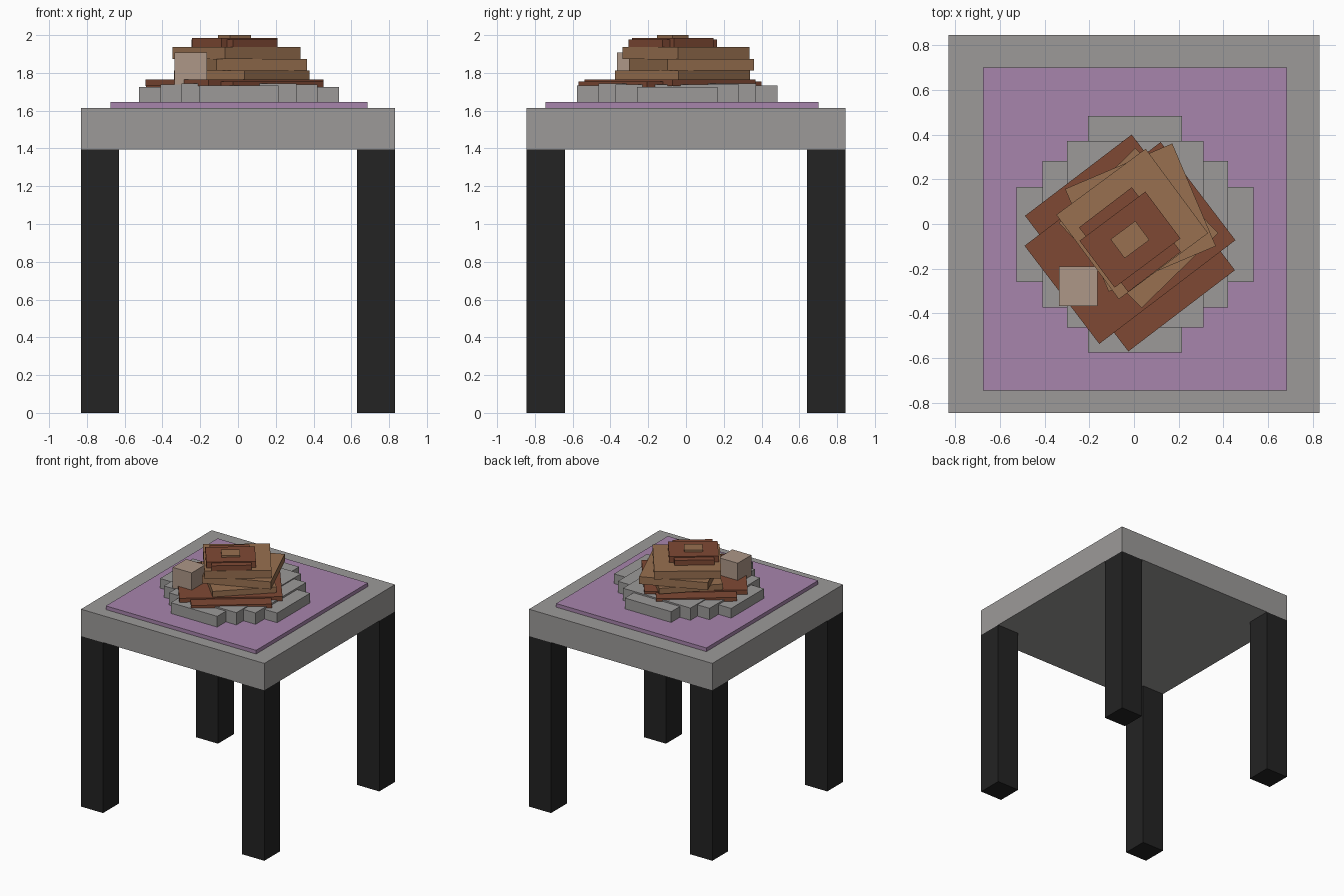
import bpy
from math import radians

default = bpy.data.objects.get("Cube")
if default:
    bpy.data.objects.remove(default, do_unlink=True)


def linear(v):
    v /= 255
    return v / 12.92 if v <= 0.04045 else ((v + 0.055) / 1.055) ** 2.4


def material(name, *rgb):
    color = [linear(c) for c in rgb] + [1]
    mat = bpy.data.materials.new(name)
    mat.use_nodes = True
    mat.diffuse_color = color
    mat.node_tree.nodes["Principled BSDF"].inputs["Base Color"].default_value = color
    return mat


GREY = material("stone grey", 156, 154, 153)
BLACK = material("leg black", 35, 35, 35)
PURPLE = material("cloth purple", 167, 133, 172)
RED = material("red brown", 127, 73, 52)
TAN = material("pancake tan", 152, 112, 80)
CREAM = material("butter cream", 173, 151, 135)


def slab(name, mat, center, size, z, angle=0):
    """Box of footprint size, between the two heights z, turned about z."""
    bpy.ops.mesh.primitive_cube_add(size=1, location=(*center, sum(z) / 2))
    ob = bpy.context.object
    ob.name = name
    ob.scale = (*size, z[1] - z[0])
    ob.rotation_euler.z = radians(angle)
    ob.data.materials.append(mat)
    return ob


# Table and cloth
slab("table_top", GREY, (0, 0), (1.66, 1.69), (1.395, 1.615))
for side, sx in (("right", -1), ("left", 1)):
    for end, sy in (("front", -1), ("back", 1)):
        slab(f"{end}_{side}_leg", BLACK, (sx * 0.73, sy * 0.743), (0.2, 0.204), (0, 1.395))
slab("cloth", PURPLE, (0.005, -0.022), (1.36, 1.445), (1.615, 1.645))

# Stepped round plate from crossed slabs
for i, (w, d, top) in enumerate(((0.42, 1.06, 1.733), (0.61, 0.835, 1.745),
                                 (0.83, 0.655, 1.738), (1.06, 0.425, 1.724))):
    slab(f"plate_step_{i + 1}", GREY, (0.005, -0.046), (w, d), (1.645, top))

# Crossed base syrup slabs
BASE = (-0.018, -0.085)
slab("syrup_base_lower", RED, BASE, (0.60, 0.763), (1.715, 1.755), 37.3)
slab("syrup_base_upper", RED, BASE, (0.766, 0.552), (1.73, 1.766), 37.3)

# Pancakes
slab("pancake_lower", TAN, (0.02, -0.018), (0.48, 0.532), (1.766, 1.812), 44.3)
slab("pancake_middle", TAN, (0.029, 0.029), (0.521, 0.499), (1.812, 1.873), 23)
slab("pancake_upper", TAN, (-0.008, 0), (0.497, 0.47), (1.873, 1.937), 36.5)

# Syrup topping with its centre piece
TOP = (-0.018, -0.07)
slab("syrup_top_long", RED, TOP, (0.297, 0.363), (1.937, 1.978), 37.3)
slab("syrup_top_wide", RED, TOP, (0.368, 0.262), (1.937, 1.986), 36.8)
slab("topping_centre", TAN, TOP, (0.138, 0.106), (1.986, 2.0), 36.5)

# Butter cube
slab("butter_cube", CREAM, (-0.249, -0.278), (0.172, 0.176), (1.735, 1.907))
